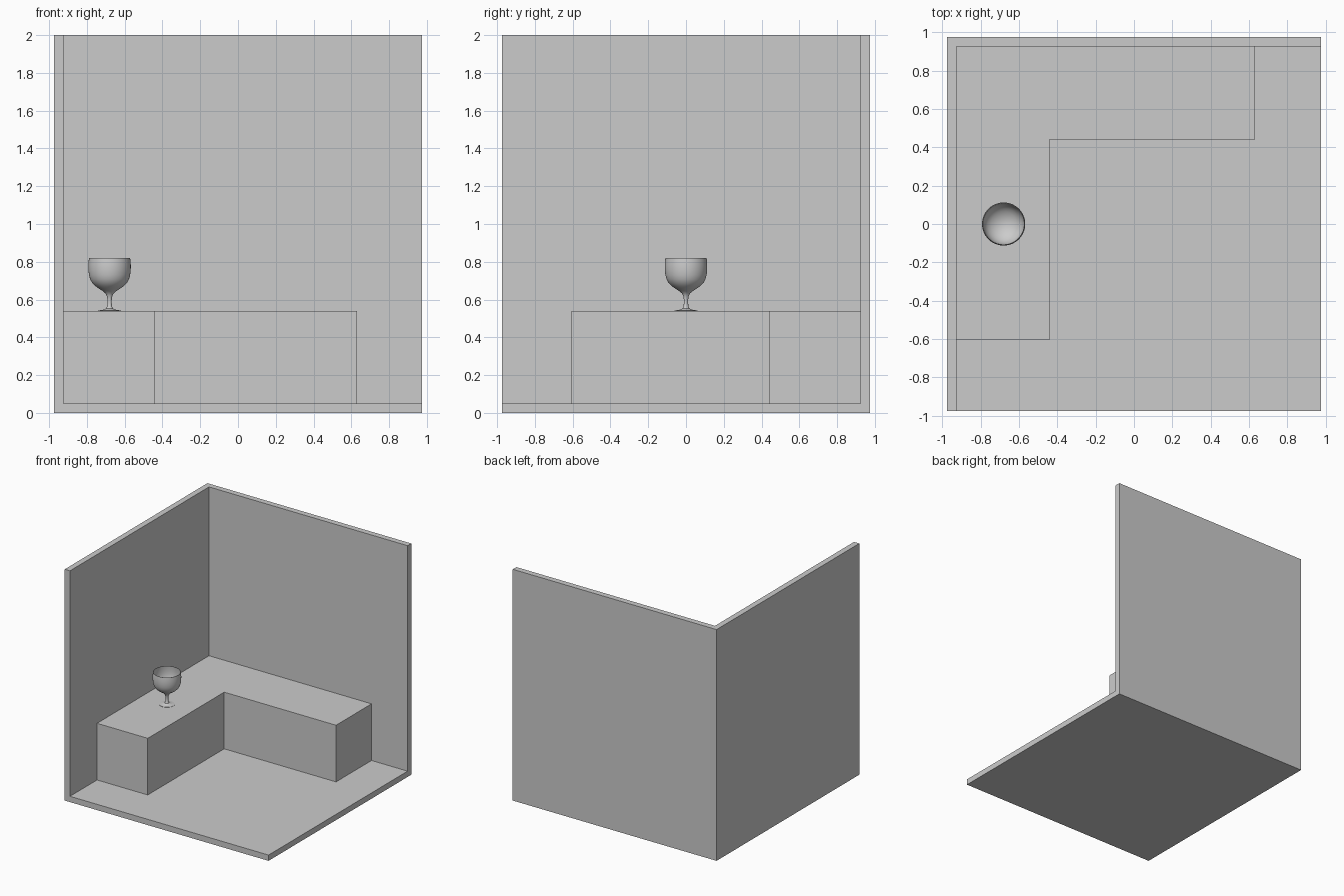
import bpy, bmesh
from math import cos, sin, tau

if "Cube" in bpy.data.objects:
    bpy.data.objects.remove(bpy.data.objects["Cube"])

H = 0.975   # half width of the room
T = 0.05    # wall and floor thickness


def make_object(name, bm):
    bmesh.ops.recalc_face_normals(bm, faces=bm.faces[:])
    mesh = bpy.data.meshes.new(name)
    bm.to_mesh(mesh)
    bm.free()
    obj = bpy.data.objects.new(name, mesh)
    bpy.context.collection.objects.link(obj)
    return obj


def extrude_outline(name, points, z0, z1):
    bm = bmesh.new()
    face = bm.faces.new([bm.verts.new((x, y, z0)) for x, y in points])
    new = bmesh.ops.extrude_face_region(bm, geom=[face], use_keep_orig=True)["geom"]
    top = [v for v in new if isinstance(v, bmesh.types.BMVert)]
    bmesh.ops.translate(bm, verts=top, vec=(0, 0, z1 - z0))
    return make_object(name, bm)


def lathe(name, profile, center, steps=64):
    bm = bmesh.new()
    rings = []
    for r, z in profile:
        if r == 0:
            rings.append([bm.verts.new((0, 0, z))] * steps)
        else:
            rings.append([bm.verts.new((r * cos(tau * i / steps), r * sin(tau * i / steps), z))
                          for i in range(steps)])
    for a, b in zip(rings, rings[1:]):
        for i in range(steps):
            j = (i + 1) % steps
            corners = list(dict.fromkeys((a[i], a[j], b[j], b[i])))
            bm.faces.new(corners)
    obj = make_object(name, bm)
    obj.location = center
    return obj


# Room shell: floor, left wall and back wall of a box, thickened inward
bm = bmesh.new()
bmesh.ops.create_cube(bm, size=2)
bmesh.ops.scale(bm, vec=(H, H, 1), verts=bm.verts[:])
bmesh.ops.translate(bm, vec=(0, 0, 1), verts=bm.verts[:])
bm.normal_update()
opened = [f for f in bm.faces if f.normal.x > 0.5 or f.normal.y < -0.5 or f.normal.z > 0.5]
bmesh.ops.delete(bm, geom=opened, context='FACES')
mesh = bpy.data.meshes.new("room_shell")
bm.to_mesh(mesh)
bm.free()
room = bpy.data.objects.new("room_shell", mesh)
bpy.context.collection.objects.link(room)
thick = room.modifiers.new("thickness", 'SOLIDIFY')
thick.thickness = T
thick.offset = -1
thick.use_even_offset = True

# L-shaped counter in the corner
w = H - T
extrude_outline("corner_counter",
                [(-w, -0.605), (-0.44, -0.605), (-0.44, 0.44),
                 (0.63, 0.44), (0.63, w), (-w, w)], T, 0.54)

# Goblet: foot, stem, then bowl outside and inside
profile = [(0, 0), (0.061, 0), (0.061, 0.002), (0.045, 0.004), (0.028, 0.007),
           (0.018, 0.013), (0.013, 0.024), (0.011, 0.045), (0.012, 0.065),
           (0.015, 0.08), (0.022, 0.093), (0.036, 0.105), (0.055, 0.117),
           (0.075, 0.131), (0.092, 0.148), (0.103, 0.168), (0.109, 0.19),
           (0.112, 0.215), (0.1125, 0.24), (0.111, 0.262), (0.109, 0.28),
           (0.106, 0.28), (0.108, 0.26), (0.109, 0.235), (0.108, 0.21),
           (0.104, 0.185), (0.096, 0.163), (0.083, 0.145), (0.066, 0.131),
           (0.045, 0.12), (0.022, 0.113), (0, 0.111)]
goblet = lathe("goblet", profile, (-0.68, 0, 0.54))
bpy.ops.object.select_all(action='DESELECT')
goblet.select_set(True)
bpy.context.view_layer.objects.active = goblet
bpy.ops.object.shade_smooth_by_angle()
